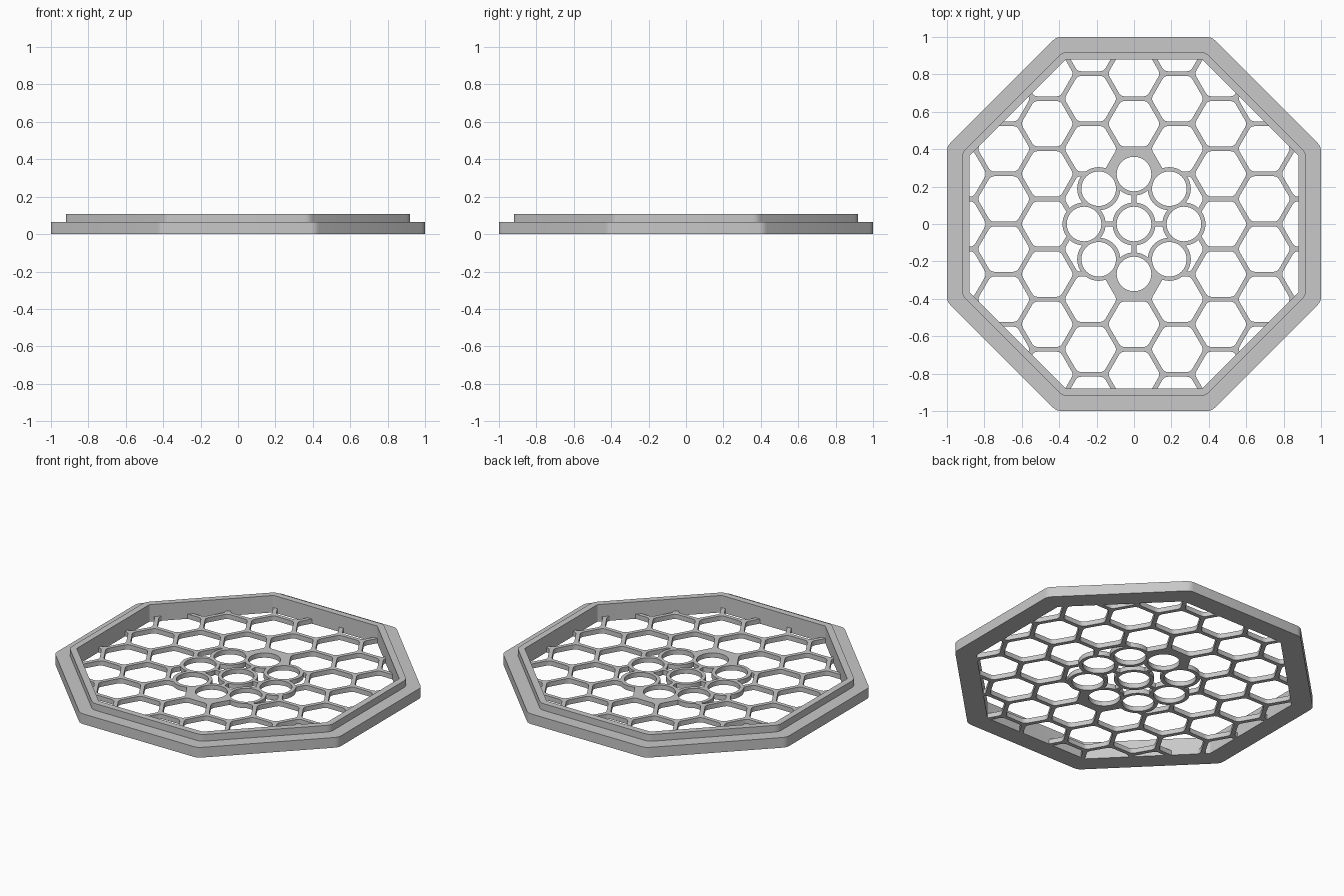
import bpy
import bmesh
import math
from mathutils import Vector

if "Cube" in bpy.data.objects:
    bpy.data.objects.remove(bpy.data.objects["Cube"])

GREY = bpy.data.materials.new("mid grey")
GREY.diffuse_color = (0.58, 0.58, 0.58, 1)
GREY.use_nodes = True
GREY.node_tree.nodes["Principled BSDF"].inputs["Base Color"].default_value = GREY.diffuse_color

THICK = 0.03            # lattice thickness
PITCH = 0.268           # honeycomb cell height
COL = PITCH * math.sqrt(3) / 2   # honeycomb column spacing
WALL = 0.025            # honeycomb wall width
RING_R, HOLE_R, RING_D = 0.115, 0.0925, 0.267


def add_object(name, bm):
    bmesh.ops.recalc_face_normals(bm, faces=bm.faces[:])
    mesh = bpy.data.meshes.new(name)
    bm.to_mesh(mesh)
    bm.free()
    mesh.materials.append(GREY)
    ob = bpy.data.objects.new(name, mesh)
    bpy.context.collection.objects.link(ob)
    return ob


def add_prism(bm, pts, z0, z1):
    low = [bm.verts.new((x, y, z0)) for x, y in pts]
    high = [bm.verts.new((x, y, z1)) for x, y in pts]
    bm.faces.new(low[::-1])
    bm.faces.new(high)
    n = len(pts)
    for i in range(n):
        j = (i + 1) % n
        bm.faces.new((low[i], low[j], high[j], high[i]))


def prisms(name, outlines, z0, z1):
    bm = bmesh.new()
    for pts in outlines:
        add_prism(bm, pts, z0, z1)
    return add_object(name, bm)


def combine(target, tool, operation):
    tool.hide_render = True
    mod = target.modifiers.new("combine", 'BOOLEAN')
    mod.operation = operation
    mod.solver = 'MANIFOLD'
    mod.object = tool
    bpy.context.view_layer.objects.active = target
    bpy.ops.object.modifier_apply(modifier=mod.name)
    bpy.data.objects.remove(tool)


def round_corners(pts, cut, steps=3):
    """Replace each corner by a short curve starting `cut` away from it."""
    out = []
    for i, p in enumerate(pts):
        p = Vector(p)
        a = p + (Vector(pts[i - 1]) - p).normalized() * cut
        b = p + (Vector(pts[(i + 1) % len(pts)]) - p).normalized() * cut
        for k in range(steps + 1):
            t = k / steps
            out.append(tuple(a * (1 - t) ** 2 + p * 2 * t * (1 - t) + b * t * t))
    return out


def octagon(apothem):
    r = apothem / math.cos(math.pi / 8)
    return [(r * math.cos(a), r * math.sin(a))
            for a in (math.pi / 8 + i * math.pi / 4 for i in range(8))]


def circle(x, y, r, n=48):
    return [(x + r * math.cos(2 * math.pi * i / n),
             y + r * math.sin(2 * math.pi * i / n)) for i in range(n)]


def cell(x, y):
    """Flat-topped regular cell with slightly rounded corners."""
    return round_corners(circle(x, y, (PITCH - WALL) / math.sqrt(3), 6), 0.02)


# Stepped octagonal frame: section swept around the octagon
section = [(1, 0), (1, 0.065), (0.92, 0.065), (0.92, 0.108), (0.88, 0.108), (0.88, 0)]
bm = bmesh.new()
loops = []
for apothem, z in section:
    cut = 0.025 if apothem > 0.9 else 0.006
    loops.append([bm.verts.new((x, y, z))
                  for x, y in round_corners(octagon(apothem), cut)])
for s, loop in enumerate(loops):
    after = loops[(s + 1) % len(loops)]
    for i in range(len(loop)):
        j = (i + 1) % len(loop)
        bm.faces.new((loop[i], loop[j], after[j], after[i]))
frame = add_object("octagonal_frame", bm)

# Honeycomb lattice: plate with cells cut out, two cells left solid
lattice = prisms("honeycomb_lattice", [octagon(0.88)], 0, THICK)
cells = []
for c in range(-5, 6):
    for r in range(-5, 6):
        x, y = c * COL, (r + 0.5 * (c % 2)) * PITCH
        solid = c == 0 and abs(r) == 1
        if not solid and math.hypot(x, y) < 1.2:
            cells.append(cell(x, y))
combine(lattice, prisms("cell_cutter", cells, -0.1, 0.2), 'DIFFERENCE')
combine(lattice, prisms("middle_cutter", [circle(0, 0, 0.235)], -0.1, 0.2), 'DIFFERENCE')

# Nine round openings with rims, joined by four short spokes
centres = [(0, 0)] + [(RING_D * math.cos(i * math.pi / 4),
                       RING_D * math.sin(i * math.pi / 4)) for i in range(8)]
for hx, hy in ((0.25, 0.0125), (0.0125, 0.25)):
    bar = [(-hx, -hy), (hx, -hy), (hx, hy), (-hx, hy)]
    combine(lattice, prisms("spoke", [bar], 0, THICK), 'UNION')
for x, y in centres:
    combine(lattice, prisms("rim", [circle(x, y, RING_R)], 0, THICK), 'UNION')
for x, y in centres:
    combine(lattice, prisms("hole_cutter", [circle(x, y, HOLE_R)], -0.1, 0.2), 'DIFFERENCE')

# Smooth the rounded corners and holes, keep edges sharp
for ob in (frame, lattice):
    bpy.ops.object.select_all(action='DESELECT')
    ob.select_set(True)
    bpy.context.view_layer.objects.active = ob
    bpy.ops.object.shade_smooth_by_angle(angle=math.radians(30))
